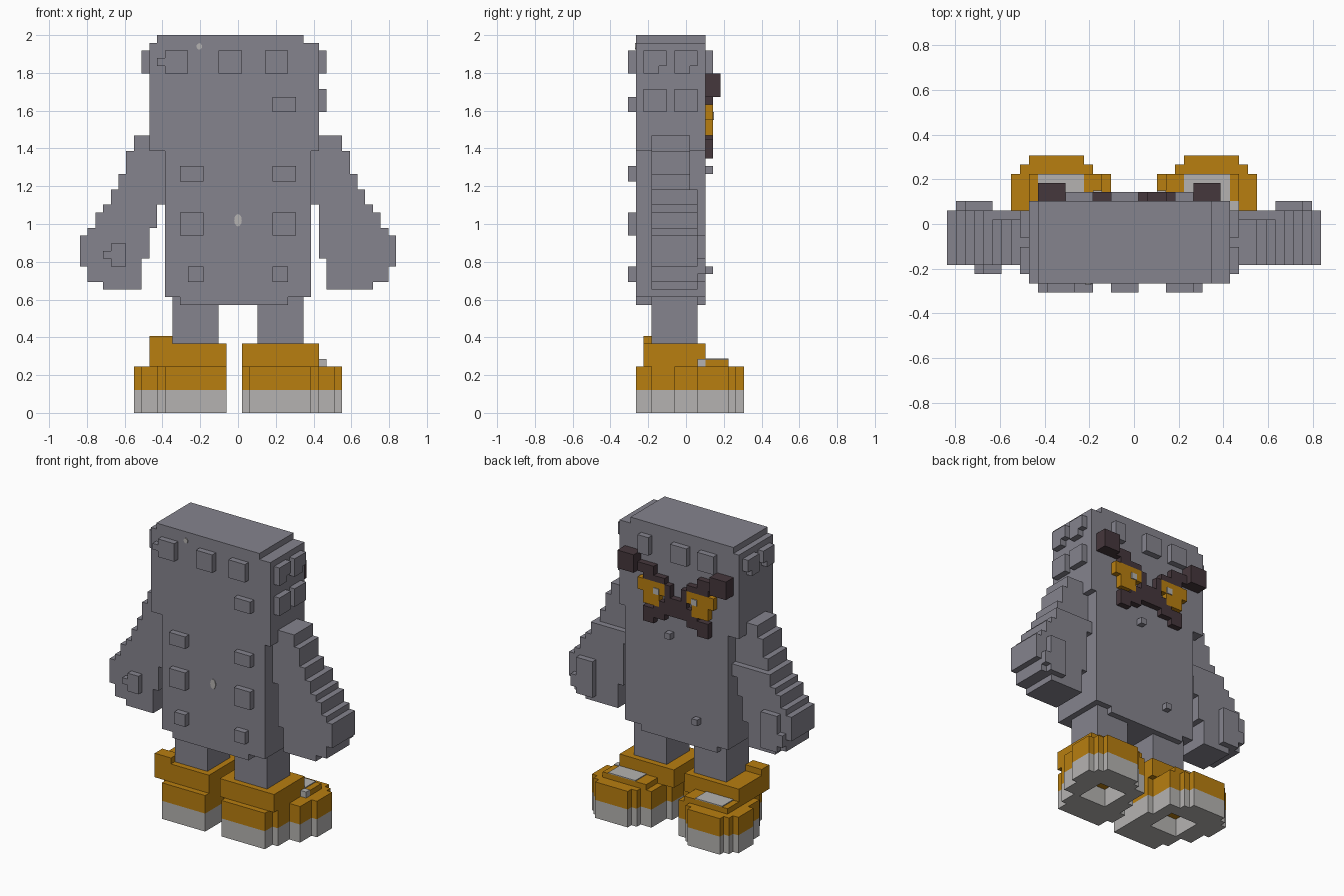
import bpy
import bmesh
from mathutils import Matrix, Vector

old = bpy.data.objects.get("Cube")
if old:
    bpy.data.objects.remove(old, do_unlink=True)

UNIT = 2 / 49  # edge of one cell; x and y cells sit half a cell off the centre


def material(name, r, g, b):
    mat = bpy.data.materials.new(name)
    mat.use_nodes = True
    mat.diffuse_color = (r, g, b, 1)
    mat.node_tree.nodes["Principled BSDF"].inputs["Base Color"].default_value = (r, g, b, 1)
    return mat


GREY = material("fabric_grey", .235, .23, .27)
ORANGE = material("shoe_orange", .48, .21, .005)
LIGHT = material("sole_light_grey", .46, .45, .44)
DARK = material("face_dark_brown", .06, .038, .045)


def finish(name, bm, mat):
    mesh = bpy.data.meshes.new(name)
    bm.to_mesh(mesh)
    bm.free()
    mesh.materials.append(mat)
    obj = bpy.data.objects.new(name, mesh)
    bpy.context.collection.objects.link(obj)
    return obj


def blocks(name, mat, boxes):
    """Boxes given in cells as x, x, y, y, z, z."""
    bm = bmesh.new()
    for x0, x1, y0, y1, z0, z1 in boxes:
        low = Vector((x0 + .5, y0 + .5, z0)) * UNIT
        high = Vector((x1 + .5, y1 + .5, z1)) * UNIT
        place = Matrix.Translation((low + high) / 2) @ Matrix.Diagonal((*(high - low), 1))
        bmesh.ops.create_cube(bm, size=1, matrix=place)
    return finish(name, bm, mat)


def flip(boxes, centre=-1):
    """Mirror boxes across the middle of the model."""
    return [(centre - b[1], centre - b[0], *b[2:]) for b in boxes]


def disc(name, x, z, width, height):
    bm = bmesh.new()
    place = (Matrix.Translation((x, -6.5 * UNIT - .002, z))
             @ Matrix.Diagonal((width, 1, height, 1)) @ Matrix.Rotation(1.5708, 4, "X"))
    bmesh.ops.create_cone(bm, cap_ends=True, segments=12, radius1=1, radius2=1,
                          depth=.006, matrix=place)
    finish(name, bm, LIGHT)


# Tall body, wider at the head
blocks("body", GREY, [
    (-10, 9, -7, 2, 15, 34),
    (-8, 6, -7, 2, 14, 15),
    (-12, 10, -7, 2, 34, 48),
    (-11, 8, -7, 2, 48, 49),
])

# Square studs on the front
front = [(-10, -7, 44, 47), (-11, -10, 45, 46), (-3, 0, 44, 47), (3, 6, 44, 47),
         (4, 7, 39, 41), (-7, -5, 17, 19), (4, 6, 17, 19)]
for x in (-8, 4):
    front += [(x, x + 3, 30, 32), (x, x + 3, 23, 26)]
blocks("front_studs", GREY, [(a, b, -8, -7, c, d) for a, b, c, d in front])

# Studs on the back
back = [(4, 6, 44, 47), (-3, 0, 44, 47), (-8, -5, 44, 47), (0, 1, 31, 32), (-5, -4, 18, 19)]
blocks("back_studs", GREY, [(a, b, 2, 3, c, d) for a, b, c, d in back])

# Studs on the sides
upper, lower = [], []
for y in (-6, -2):
    upper += [(10, 11, y, y + 2, 44, 47), (10, 11, y + 2, y + 3, 45, 47)]
    lower.append((10, 11, y, y + 3, 39, 42))
blocks("left_side_studs", GREY, upper + lower)
blocks("right_side_studs", GREY, flip(upper, -2))

# Stepped arms: bottom, top, inner and outer edge of each step
steps = [(34, 36, 9, 13), (31, 34, 9, 14), (29, 31, 9, 15), (27, 29, 9, 16),
         (26, 27, 10, 17), (24, 26, 10, 18), (23, 24, 10, 19), (20, 23, 10, 20),
         (19, 20, 11, 20), (17, 19, 11, 19), (16, 17, 11, 17)]
for side in ("left", "right"):
    arm = []
    for z0, z1, inner, outer in steps:
        if side == "right" and z1 <= 24:
            inner += 1
        arm.append((inner, outer, -5, 0 if z0 > 28 else 1, z0, z1))
    arm += [(15, 18, 1, 2, 17, 23), (18, 19, 1, 2, 18, 20)]
    if side == "right":
        arm += [(14, 16, -6, -5, 19, 22), (16, 17, -6, -5, 20, 21)]
        arm = flip(arm)
    blocks(side + "_arm", GREY, arm)

# Legs
leg = [(2, 8, -5, 1, 9, 15)]
blocks("left_leg", GREY, leg)
blocks("right_leg", GREY, flip(leg))

# Shoes: rounded plan in rows, hollow sole, cuff and toe plate
rows = [(-7, -5, 1, 9), (-5, -2, 0, 10), (-2, 1, 1, 12), (1, 3, 2, 13),
        (3, 5, 2, 13), (5, 6, 4, 12), (6, 7, 5, 11)]
for side in ("left", "right"):
    right = side == "right"
    sole, upper_shoe = [], []
    for y0, y1, x0, x1 in rows:
        x0 = max(x0, int(right))
        upper_shoe.append((x0, x1, y0, y1, 3, 6))
        if y0 >= -2 and y1 <= 3:
            sole += [(x0, 4, y0, y1, 0, 3), (9, x1, y0, y1, 0, 3)]
        else:
            sole.append((x0, x1, y0, y1, 0, 3))
    upper_shoe += [(int(right), 10 + right, -6, 2, 6, 9), (3, 11, 2, 5, 6, 6.9)]
    plate = [(5, 10, 2, 5, 6.9, 7.05)]
    if right:
        upper_shoe.append((8, 11, -6, -4, 9, 10))
    else:
        plate.append((10, 11, 1, 2, 6, 7))
    turn = flip if right else list
    blocks(side + "_sole", LIGHT, turn(sole))
    blocks(side + "_shoe", ORANGE, turn(upper_shoe))
    blocks(side + "_toe_plate", LIGHT, turn(plate))

# Face on the back: slanted brows, eyes and a down-turned mouth
brow = [(6, 9, 2, 4, 41, 44), (3, 7, 2, 3, 41, 42.5), (1, 5, 2, 3, 40, 41), (0, 1, 2, 3, 37, 40)]
eye = [(1, 6, 2, 3, 38, 40), (2, 5, 2, 3, 36, 38)]
mouth_side = [(-1, 1, 2, 3, 35, 38), (1, 3, 2, 3, 34, 37), (3, 5, 2, 3, 33, 35.5)]
pupil = [(2, 3, 3, 3.15, 38, 39)]
for side, turn in (("left", list), ("right", lambda b: flip(b, -2))):
    blocks(side + "_brow", DARK, turn(brow))
    blocks(side + "_eye", ORANGE, turn(eye))
    blocks(side + "_mouth", DARK, turn(mouth_side))
    blocks(side + "_pupil", LIGHT, turn(pupil))

# Small pale spots on the front
disc("upper_spot", -.205, 1.94, .015, .017)
disc("lower_spot", 0, 1.02, .02, .033)
